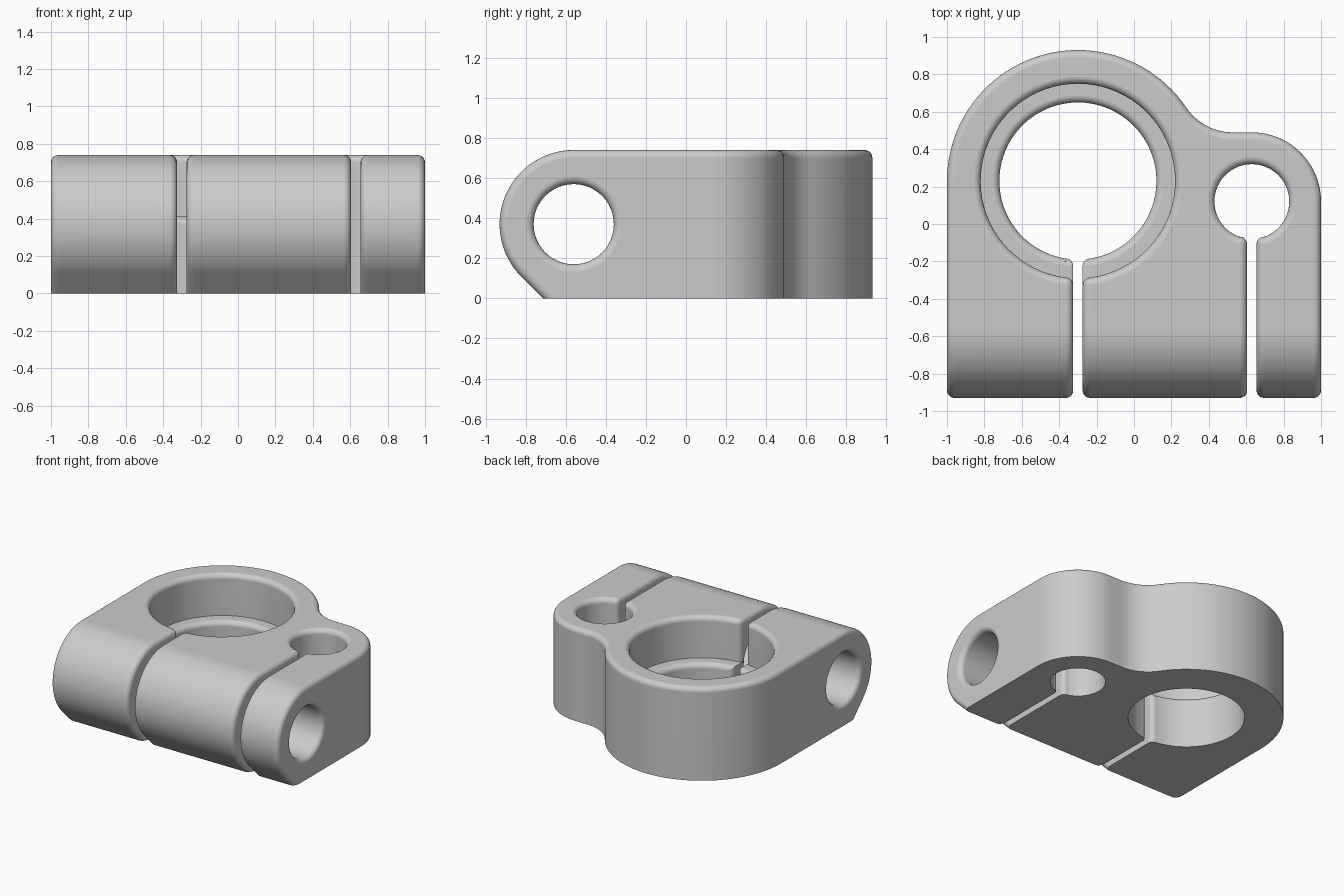
import bpy
import bmesh
from math import cos, sin, pi, radians, asin, sqrt

if "Cube" in bpy.data.objects:
    bpy.data.objects.remove(bpy.data.objects["Cube"], do_unlink=True)

HEIGHT = 0.74
FILLET = 0.04
SLOT_HALF = 0.025
BIG = (-0.30, 0.23)      # main bore centre
SMALL = (0.63, 0.12)     # side bore centre
PIVOT = (-0.56, 0.37)    # cross hole centre in y, z


def arc(centre, r, start, end, n):
    """Points on an arc, angles in radians, both ends included."""
    return [(centre[0] + r * cos(start + (end - start) * i / n),
             centre[1] + r * sin(start + (end - start) * i / n))
            for i in range(n + 1)]


def prism(name, outline, low, high, axis="z"):
    """Extrude a 2D outline along z (outline in x, y) or x (outline in y, z)."""
    bm = bmesh.new()
    place = (lambda u, v: (u, v, low)) if axis == "z" else (lambda u, v: (low, u, v))
    face = bm.faces.new([bm.verts.new(place(u, v)) for u, v in outline])
    top = bmesh.ops.extrude_face_region(bm, geom=[face])["geom"]
    shift = (0, 0, high - low) if axis == "z" else (high - low, 0, 0)
    bmesh.ops.translate(bm, vec=shift, verts=[g for g in top if isinstance(g, bmesh.types.BMVert)])
    bmesh.ops.recalc_face_normals(bm, faces=bm.faces)
    mesh = bpy.data.meshes.new(name)
    bm.to_mesh(mesh)
    bm.free()
    obj = bpy.data.objects.new(name, mesh)
    bpy.context.scene.collection.objects.link(obj)
    return obj


def combine(body, tool, operation):
    """Apply a boolean and drop the tool."""
    tool.hide_render = True
    mod = body.modifiers.new("cut", "BOOLEAN")
    mod.operation, mod.solver, mod.object = operation, "EXACT", tool
    bpy.context.view_layer.objects.active = body
    bpy.ops.object.modifier_apply(modifier=mod.name)
    bpy.data.objects.remove(tool, do_unlink=True)


def bore(name, centre, r, low, n):
    """Round cutter with one wider facet facing the slot."""
    gap = asin(0.068 / r)
    return prism(name, arc(centre, r, -pi / 2 + gap, 1.5 * pi - gap, n), low, 1.0)


# Plan outline: large lobe, concave blend, small lobe, straight sides
blend_r = 0.30
blend_y = SMALL[1] + 0.37 + blend_r
rise = blend_y - BIG[1]
blend = (BIG[0] + sqrt((0.70 + blend_r) ** 2 - rise ** 2), blend_y)
lean = asin(rise / (0.70 + blend_r))
plan = [(-1, -1.2), (1, -1.2)]
plan += arc(SMALL, 0.37, 0, pi / 2, 20)
plan += arc(blend, blend_r, -pi / 2, lean - pi, 14)
plan += arc(BIG, 0.70, lean, pi, 44)[1:]
clamp = prism("clamp_body", plan, -0.1, HEIGHT + 0.1)

# Side profile: rounded nose running into a sloped underside
nose = arc(PIVOT, 0.37, pi / 2, radians(225), 30)
slope_y = nose[-1][0] + nose[-1][1]
profile = [(1.2, 0), (1.2, HEIGHT)] + nose + [(slope_y, 0)]
combine(clamp, prism("side_profile", profile, -1.2, 1.2, "x"), "INTERSECT")

# Clamping slots
for cx, cy in (BIG, SMALL):
    a, b = cx - SLOT_HALF, cx + SLOT_HALF
    slot = prism("slot", [(a, -1.3), (b, -1.3), (b, cy), (a, cy)], -0.2, 1.0)
    combine(clamp, slot, "DIFFERENCE")

# Bores, counterbore and cross hole
combine(clamp, bore("main_bore", BIG, 0.42, -0.2, 72), "DIFFERENCE")
combine(clamp, bore("side_bore", SMALL, 0.20, -0.2, 44), "DIFFERENCE")
combine(clamp, bore("counterbore", BIG, 0.52, 0.41, 72), "DIFFERENCE")
ring = arc(PIVOT, 0.20, 0, 2 * pi, 48)[:-1]
combine(clamp, prism("cross_hole", ring, -1.2, 1.2, "x"), "DIFFERENCE")

# Round every outward edge except those on the flat base
bm = bmesh.new()
bm.from_mesh(clamp.data)
bmesh.ops.remove_doubles(bm, verts=bm.verts, dist=0.0001)
bmesh.ops.dissolve_limit(bm, angle_limit=radians(0.3), verts=bm.verts, edges=bm.edges)
bmesh.ops.recalc_face_normals(bm, faces=bm.faces)
outer = [e for e in bm.edges
         if e.is_manifold and e.calc_face_angle_signed(0) > 0.55
         and max(v.co.z for v in e.verts) > 0.001]
bmesh.ops.bevel(bm, geom=outer, offset=FILLET, offset_type="OFFSET", segments=5,
                profile=0.5, affect="EDGES", clamp_overlap=False, loop_slide=True)
bm.to_mesh(clamp.data)
bm.free()

# Plain grey finish
grey = bpy.data.materials.new("plain_grey")
grey.use_nodes = True
colour = (0.6, 0.6, 0.6, 1)
grey.diffuse_color = colour
grey.node_tree.nodes["Principled BSDF"].inputs["Base Color"].default_value = colour
clamp.data.materials.clear()
clamp.data.materials.append(grey)
for poly in clamp.data.polygons:
    poly.material_index = 0

# Smooth curved walls, crisp base
bpy.ops.object.select_all(action="DESELECT")
clamp.select_set(True)
bpy.context.view_layer.objects.active = clamp
bpy.ops.object.shade_smooth_by_angle(angle=radians(32))
weighted = clamp.modifiers.new("even_shading", "WEIGHTED_NORMAL")
weighted.keep_sharp = True
